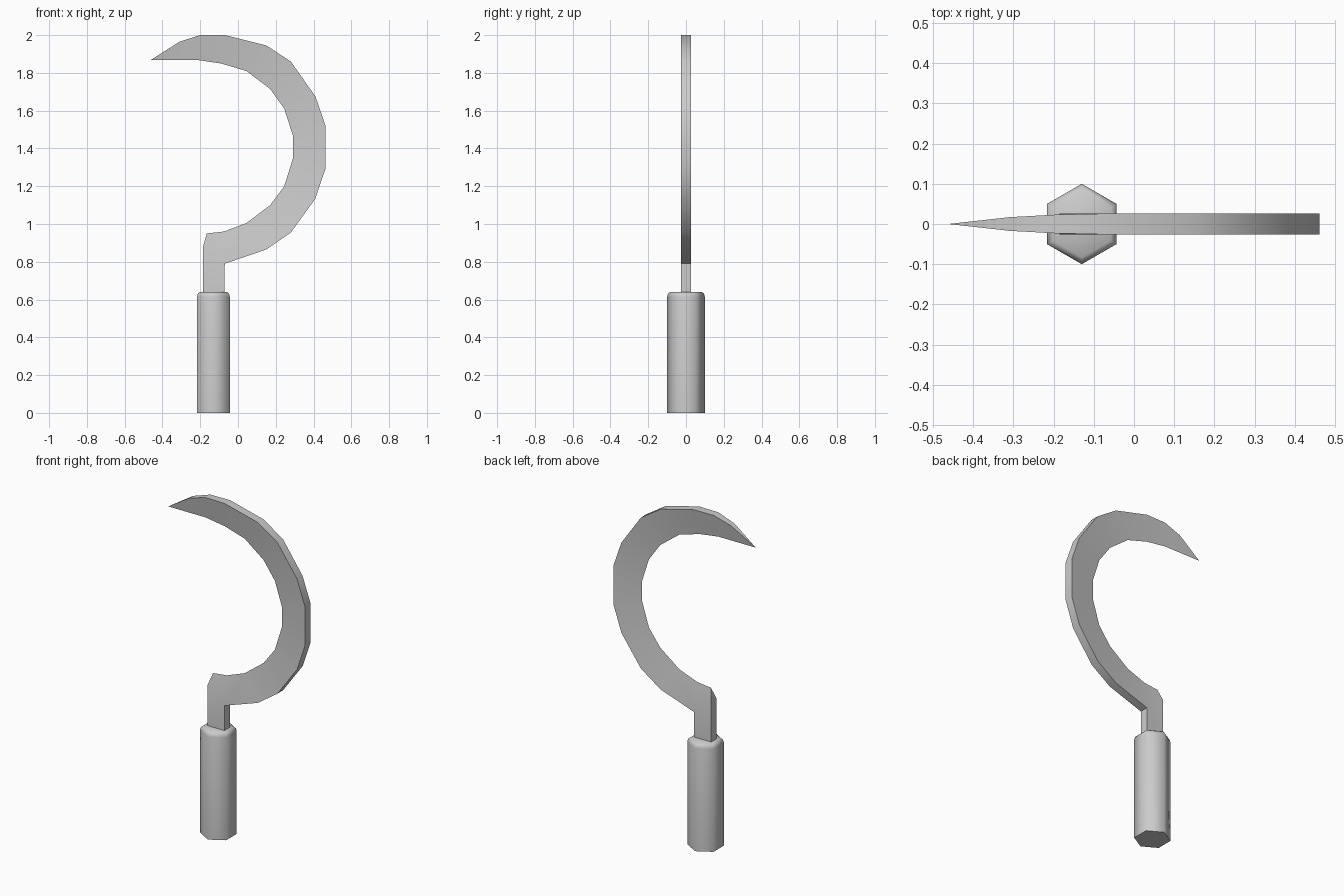
import bpy, bmesh, math

cube = bpy.data.objects.get("Cube")
if cube:
    bpy.data.objects.remove(cube)

grey = bpy.data.materials.new("light_grey")
grey.use_nodes = True
COLOUR = (0.6, 0.6, 0.6, 1)
grey.diffuse_color = COLOUR
grey.node_tree.nodes["Principled BSDF"].inputs["Base Color"].default_value = COLOUR


def finish(bm, name):
    bmesh.ops.recalc_face_normals(bm, faces=bm.faces)
    mesh = bpy.data.meshes.new(name)
    bm.to_mesh(mesh)
    bm.free()
    mesh.materials.append(grey)
    obj = bpy.data.objects.new(name, mesh)
    bpy.context.collection.objects.link(obj)
    bpy.ops.object.select_all(action='DESELECT')
    obj.select_set(True)
    bpy.context.view_layer.objects.active = obj
    bpy.ops.object.shade_smooth_by_angle(angle=math.radians(65))


# Handle: hexagonal grip with a chamfered top rim
bm = bmesh.new()
rings = []
for z, radius in ((0, 0.1), (0.615, 0.1), (0.632, 0.095), (0.64, 0.083)):
    rings.append([bm.verts.new((-0.13 + radius * math.sin(k * math.pi / 3),
                                radius * math.cos(k * math.pi / 3), z)) for k in range(6)])
for low, high in zip(rings, rings[1:]):
    for k in range(6):
        n = (k + 1) % 6
        bm.faces.new((low[k], low[n], high[n], high[k]))
bm.faces.new(rings[0])
bm.faces.new(rings[-1])
finish(bm, "handle")

# Blade: thick outer back, sharp inner edge
HALF = 0.026
back = [(-0.07, 0.79), (0.15, 0.865), (0.28, 0.955), (0.41, 1.135), (0.462, 1.29),
        (0.462, 1.525), (0.41, 1.675), (0.28, 1.86), (0.15, 1.945), (-0.07, 2.0),
        (-0.2, 2.0), (-0.31, 1.965)]
edge = [(-0.075, 0.96), (0.045, 1.005), (0.17, 1.1), (0.245, 1.2), (0.29, 1.345),
        (0.29, 1.47), (0.245, 1.61), (0.17, 1.715), (0.045, 1.81), (-0.09, 1.85),
        (-0.215, 1.868), (-0.31, 1.868)]
thickness = [HALF] * 10 + [0.023, 0.017]

bm = bmesh.new()


def pair(x, z, half=HALF):
    return [bm.verts.new((x, side * half, z)) for side in (-1, 1)]


def point(x, z):
    return bm.verts.new((x, 0, z))


backs = [pair(x, z, t) for (x, z), t in zip(back, thickness)]
edges = [point(x, z) for x, z in edge]
for i in range(len(back) - 1):
    p, q = backs[i], backs[i + 1]
    bm.faces.new((p[0], q[0], q[1], p[1]))
    for s in (0, 1):
        bm.faces.new((p[s], q[s], edges[i + 1], edges[i]))

# Pointed tip
tip = point(-0.462, 1.868)
last = backs[-1]
bm.faces.new((last[0], tip, last[1]))
for s in (0, 1):
    bm.faces.new((last[s], tip, edges[-1]))

# Tang: square neck running down into the handle
left_low, right_low = pair(-0.185, 0.62), pair(-0.072, 0.62)
left_high, right_high = pair(-0.185, 0.88), backs[0]
heel = point(-0.165, 0.95)
for s in (0, 1):
    bm.faces.new((left_low[s], right_low[s], right_high[s], left_high[s]))
    bm.faces.new((left_high[s], right_high[s], edges[0], heel))
for a, b in ((left_low, left_high), (right_low, right_high), (left_low, right_low)):
    bm.faces.new((a[0], b[0], b[1], a[1]))
bm.faces.new((left_high[0], heel, left_high[1]))
finish(bm, "blade")
